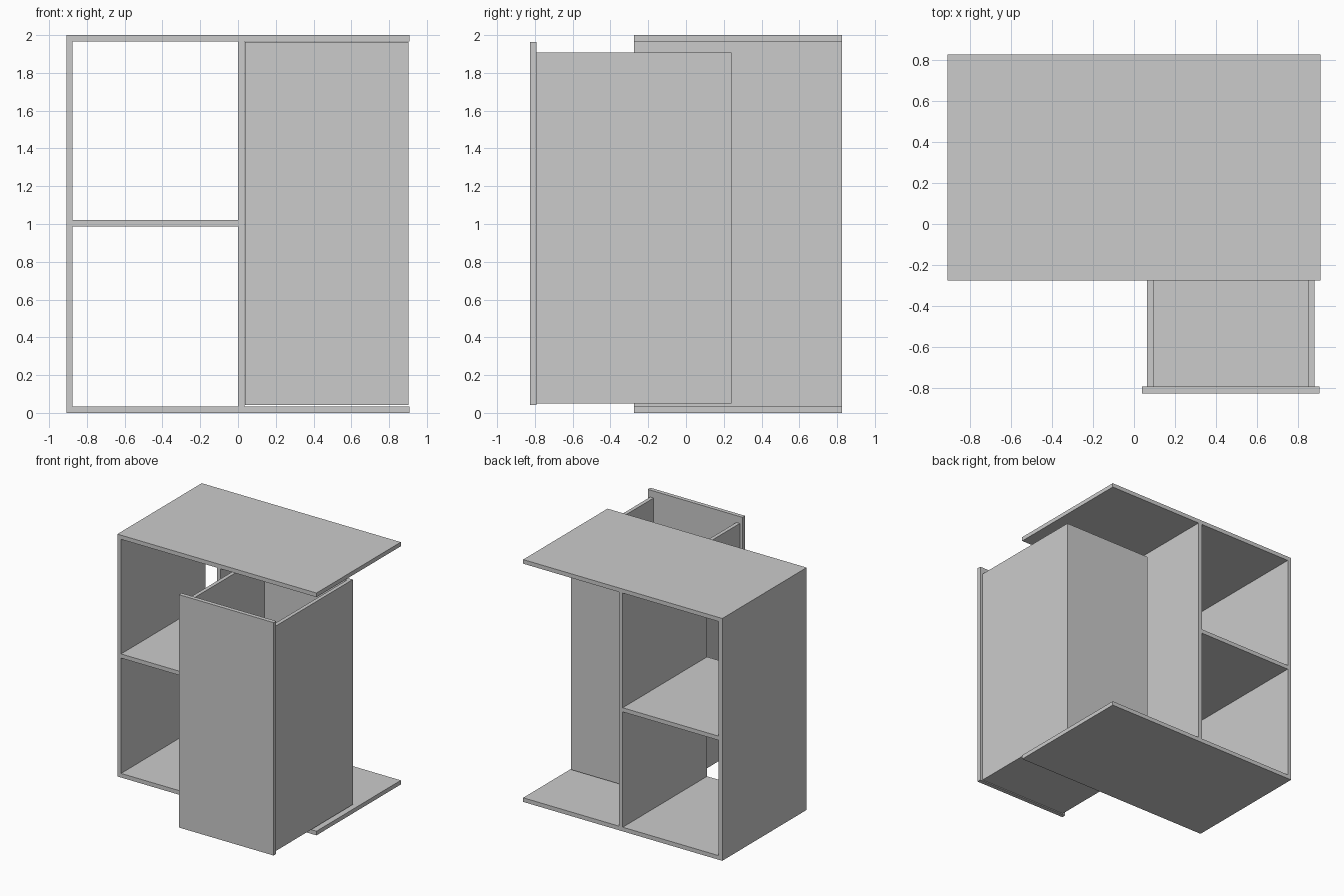
import bpy

if "Cube" in bpy.data.objects:
    bpy.data.objects.remove(bpy.data.objects["Cube"])

T = 0.034                      # board thickness
FRONT, BACK = -0.275, 0.825    # carcass depth range
HALF = 0.909                   # carcass half width


def board(name, x, y, z):
    """Flat board spanning the given (min, max) ranges."""
    bpy.ops.mesh.primitive_cube_add(size=1)
    ob = bpy.context.object
    ob.name = name
    ob.location = [(a + b) / 2 for a, b in (x, y, z)]
    ob.scale = [b - a for a, b in (x, y, z)]
    bpy.ops.object.transform_apply(location=False, rotation=False, scale=True)
    return ob


# Carcass: open at the back and on the right side
depth = (FRONT, BACK)
inner_z = (T, 2 - T)
board("top_panel", (-HALF, HALF), depth, (2 - T, 2))
board("bottom_panel", (-HALF, HALF), depth, (0, T))
board("left_side_panel", (-HALF, -HALF + T), depth, inner_z)
board("centre_divider", (0, T), depth, inner_z)
board("middle_shelf", (-HALF + T, 0), depth, (1.003 - T / 2, 1.003 + T / 2))

# Tall pulled-out drawer
x0, x1 = 0.063, 0.88
y0, y1 = -0.825 + T, 0.24
z0, z1 = 0.05, 1.907
W = 0.031
board("drawer_front", (0.038, 0.903), (-0.825, y0), (0.042, 1.964))
board("drawer_left_side", (x0, x0 + W), (y0, y1), (z0, z1))
board("drawer_right_side", (x1 - W, x1), (y0, y1), (z0, z1))
board("drawer_back", (x0 + W, x1 - W), (y1 - W, y1), (z0, z1))
board("drawer_bottom", (x0 + W, x1 - W), (y0, y1 - W), (z0, z0 + W))
